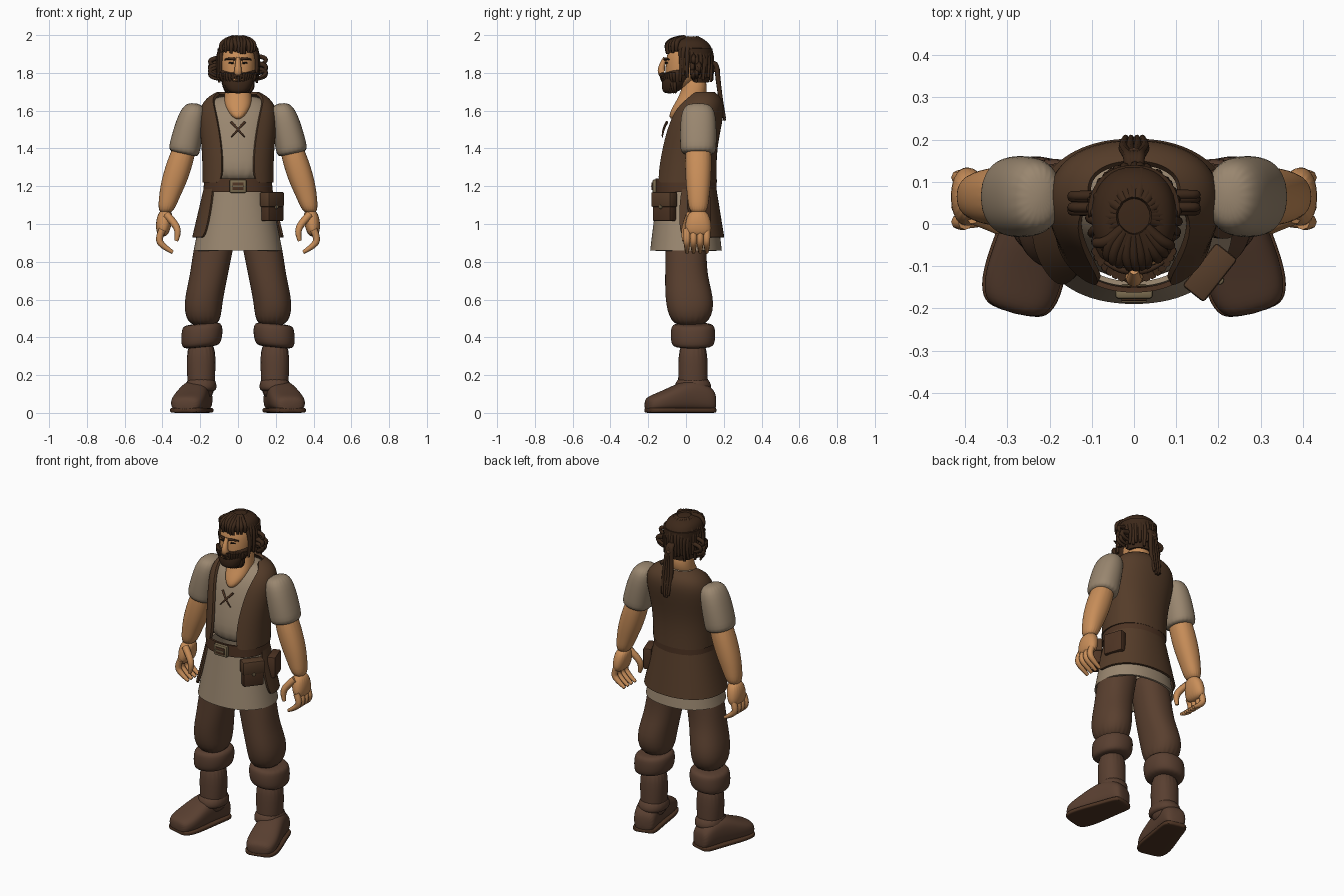
import bpy, bmesh, math, random
from math import sin, cos, pi
from mathutils import Matrix, Vector

random.seed(4)
default_cube = bpy.data.objects.get("Cube")
if default_cube:
    bpy.data.objects.remove(default_cube, do_unlink=True)


def material(name, red, green, blue):
    mat = bpy.data.materials.new(name)
    mat.diffuse_color = (red, green, blue, 1)
    mat.use_nodes = True
    shader = mat.node_tree.nodes["Principled BSDF"]
    shader.inputs["Base Color"].default_value = mat.diffuse_color
    shader.inputs["Roughness"].default_value = 0.9
    return mat


SKIN = material("skin", 0.58, 0.27, 0.1)
LINEN = material("linen", 0.32, 0.24, 0.16)
LEATHER = material("vest leather", 0.09, 0.045, 0.022)
CLOTH = material("trouser cloth", 0.1, 0.05, 0.028)
BOOT = material("boot leather", 0.1, 0.05, 0.03)
BELT = material("belt leather", 0.075, 0.034, 0.017)
HAIR = material("hair", 0.045, 0.021, 0.01)
METAL = material("buckle metal", 0.2, 0.15, 0.08)
DARK = material("eye", 0.01, 0.007, 0.005)


def finish(name, data, mat, angle=40, **modifiers):
    """Link the part, bake its modifiers, then colour and shade it."""
    part = bpy.data.objects.new(name, data)
    bpy.context.collection.objects.link(part)
    for kind, settings in modifiers.items():
        modifier = part.modifiers.new(kind, kind)
        for key, value in settings.items():
            setattr(modifier, key, value)
    bpy.ops.object.select_all(action='DESELECT')
    part.select_set(True)
    bpy.context.view_layer.objects.active = part
    bpy.ops.object.convert(target='MESH')
    part = bpy.context.view_layer.objects.active
    part.data.materials.clear()
    part.data.materials.append(mat)
    bpy.ops.object.shade_smooth_by_angle(angle=math.radians(angle))


def mesh_from(name, bm):
    mesh = bpy.data.meshes.new(name)
    bm.to_mesh(mesh)
    bm.free()
    return mesh


def ring(z, wide, deep, x=0, y=0):
    return Vector((x, y, z)), wide, deep


def loft(name, mat, rings, side=1, shell=0, opening=None, tilt=0, square=0.9, place=Matrix(), count=20):
    """Skin a stack of rounded rings; opening(z) gives the front gap angles of a shell."""
    bm = bmesh.new()
    rows = []
    for centre, wide, deep in rings:
        start, stop = opening(centre.z) if opening else (0, 0)
        row = []
        for i in range(count + bool(opening)):
            angle = start + (2 * pi - start - stop) * i / count
            across = math.copysign(abs(sin(angle)) ** square, sin(angle)) * wide
            along = math.copysign(abs(cos(angle)) ** square, cos(angle)) * deep
            point = place @ (centre + Vector((across, -along, tilt * across)))
            point.x *= side
            row.append(bm.verts.new(point))
        rows.append(row)
    for low, high in zip(rows, rows[1:]):
        for i in range(count):
            j = i + 1 if opening else (i + 1) % count
            bm.faces.new((low[i], low[j], high[j], high[i]))
    modifiers = {"SUBSURF": {"levels": 2}}
    if shell:
        modifiers["SOLIDIFY"] = {"thickness": shell, "offset": -1}
    else:
        bm.faces.new(rows[0][::-1])
        bm.faces.new(rows[-1])
        bmesh.ops.recalc_face_normals(bm, faces=bm.faces)
    finish(name, mesh_from(name, bm), mat, **modifiers)


def strands(name, mat, thick, paths, side=1):
    """Round strands through the path points, thinning towards the tip."""
    curve = bpy.data.curves.new(name, 'CURVE')
    curve.dimensions = '3D'
    curve.bevel_depth, curve.bevel_resolution = thick, 2
    curve.use_fill_caps, curve.resolution_u = True, 4
    for path in paths:
        spline = curve.splines.new('NURBS')
        spline.points.add(len(path) - 1)
        spline.order_u, spline.use_endpoint_u = min(3, len(path)), True
        for i, (x, y, z) in enumerate(path):
            spline.points[i].co = (x * side, y, z, 1)
            spline.points[i].radius = 1 - (i / (len(path) - 1)) ** 3 / 2
    finish(name, curve, mat, angle=60)


def box(name, mat, centre, size, turn=0, bevel=0.008):
    bm = bmesh.new()
    bmesh.ops.create_cube(bm, size=1, matrix=Matrix.Translation(centre)
                          @ Matrix.Rotation(turn, 4, 'Z') @ Matrix.Diagonal((*size, 1)))
    finish(name, mesh_from(name, bm), mat, BEVEL={"width": bevel, "segments": 2})


def inset(rings, amount):
    return [(centre - Vector((0, 0, amount)), wide - amount, deep - amount) for centre, wide, deep in rings]


def flare(z, out=0):
    """Waist outline, widening evenly downwards."""
    drop = 1.2 - z
    return ring(z, wide=0.17 + drop / 5 + out, deep=0.15 + drop / 8 + out)


# Upper clothing: the tunic is the vest outline drawn inwards
torso = [ring(z=1.22, wide=0.19, deep=0.165), ring(z=1.4, wide=0.19, deep=0.15, y=0.01),
         ring(z=1.6, wide=0.22, deep=0.15, y=0.06), ring(z=1.67, wide=0.17, deep=0.11, y=0.08),
         ring(z=1.7, wide=0.11, deep=0.07, y=0.08)]
loft("tunic_body", LINEN, inset(torso, 0.018))
loft("vest", LEATHER, torso, shell=0.016, opening=lambda z: [0.42 + 6 * max(0, z - 1.58)] * 2)
strands("chest_lace", BELT, 0.007, [[(k * 0.036, -0.1, 1.54), (0, -0.125, 1.5), (-k * 0.036, -0.125, 1.46)]
                                    for k in (-1, 1)])

# Lower clothing, belt and buckle
loft("tunic_skirt", LINEN, [flare(0.86), flare(1.2)], shell=0.012)
loft("back_skirt_panel", LEATHER, [flare(0.93, out=0.02), flare(1.2, out=0.01)], shell=0.012,
     opening=lambda z: (1.4, 0.75))
loft("belt", BELT, [flare(1.17, out=0.01), flare(1.24, out=0.02)], shell=0.012)
buckle = Vector((0, -0.165, 1.2))
box("buckle", METAL, buckle, (0.09, 0.025, 0.07))
box("buckle_centre", BELT, buckle, (0.06, 0.035, 0.04), bevel=0.002)
box("buckle_pin", METAL, buckle, (0.06, 0.042, 0.01), bevel=0.002)

# Belt pouches
pouch = Vector((0.18, -0.115, 1.09))
box("front_pouch", BELT, pouch, (0.12, 0.055, 0.15), turn=0.9)
box("front_pouch_lid", LEATHER, pouch + Vector((0, 0, 0.04)), (0.13, 0.065, 0.08), turn=0.9)
box("pouch_stud", METAL, pouch, (0.02, 0.08, 0.02), turn=0.9)
box("side_pouch", BELT, (0.2, 0.07, 1.08), (0.12, 0.05, 0.13), turn=1.9)

# Neck and head
loft("chest_and_neck", SKIN, [ring(z=1.55, wide=0.02, deep=0.04, y=-0.06), ring(z=1.62, wide=0.08, deep=0.075),
                              ring(z=1.7, wide=0.07, deep=0.07, y=0.05), ring(z=1.8, wide=0.06, deep=0.06, y=0.04)])
loft("head", SKIN, [ring(z=1.71, wide=0.05, deep=0.05, y=-0.06), ring(z=1.77, wide=0.09, deep=0.09, y=-0.02),
                    ring(z=1.88, wide=0.1, deep=0.12, y=0.01), ring(z=1.96, wide=0.08, deep=0.1, y=0.02)])
strands("nose", SKIN, 0.022, [[(0, -0.12, 1.795), (0, -0.145, 1.805), (0, -0.11, 1.88)]])
strands("lip", SKIN, 0.008, [[(-0.025, -0.125, 1.765), (0.025, -0.125, 1.765)]])

# Beard mass with short strands fanned around the jaw
loft("beard", HAIR, [ring(z=1.69, wide=0.04, deep=0.03, y=-0.09), ring(z=1.72, wide=0.07, deep=0.06, y=-0.07),
                     ring(z=1.78, wide=0.1, deep=0.09, y=-0.04), ring(z=1.84, wide=0.1, deep=0.08)])
tufts = []
for i in range(34):
    angle = (i % 17 / 8 - 1) * 1.25
    spread, top = (0.095, 1.8) if i < 17 else (0.08, 1.75)
    x, y = sin(angle) * spread, -0.035 - cos(angle) * spread
    tufts.append([(x, y, top), (x + random.uniform(-0.01, 0.01), y, top - 0.03), (x * 0.8, y * 0.9, top - 0.055)])
strands("beard_strands", HAIR, 0.011, tufts)

# Hair cap, nape and loose locks falling from the crown
loft("hair_cap", HAIR, [ring(z=1.9, wide=0.1, deep=0.11, y=0.03), ring(z=1.93, wide=0.105, deep=0.125, y=0.015),
                        ring(z=1.97, wide=0.09, deep=0.1, y=0.015), ring(z=1.99, wide=0.04, deep=0.05, y=0.015)])
loft("hair_nape", HAIR, [ring(z=1.75, wide=0.08, deep=0.08, y=0.04), ring(z=1.82, wide=0.1, deep=0.11, y=0.03),
                         ring(z=1.93, wide=0.11, deep=0.12, y=0.02)], shell=0.02, opening=lambda z: (1.5, 1.5))
locks = []
for i in range(34):
    around = 2 * pi * i / 34
    length = random.uniform(0.07, 0.09) if cos(around) > 0.5 else random.uniform(0.2, 0.24)
    wave = random.uniform(-0.12, 0.12)
    lock = []
    for step in range(1, 7):
        t = step / 6
        angle, reach = around + wave * sin(6 * t), sin(min(t * 2, 1.8))
        lock.append((sin(angle) * reach * 0.107, 0.018 - cos(angle) * reach * 0.122, 1.988 - length * t * t))
    locks.append(lock)
strands("hair_locks", HAIR, 0.014, locks)

# Tied tail down the back
strands("hair_tail", HAIR, 0.014, [[(x / 2, 0.12, 1.84), (x / 2, 0.16, 1.87), (x, 0.17, 1.76),
                                    (x * 1.4, 0.185, 1.65), (x, 0.205, 1.54 + abs(x))]
                                   for x in (-0.02, -0.007, 0.007, 0.02)])
loft("tail_tie", BELT, [ring(z=1.8, wide=0.02, deep=0.02, y=0.165), ring(z=1.83, wide=0.02, deep=0.02, y=0.16)])

for side, label in ((1, "left_"), (-1, "right_")):
    # Face details and the curls over the ears
    strands(label + "moustache", HAIR, 0.012, [[(0, -0.132, 1.79), (0.03, -0.125, 1.785), (0.055, -0.1, 1.755)]], side)
    strands(label + "brow", HAIR, 0.008, [[(0.015, -0.112, 1.872), (0.04, -0.11, 1.88), (0.07, -0.09, 1.87)]], side)
    strands(label + "eye", DARK, 0.006, [[(0.025, -0.106, 1.853), (0.05, -0.098, 1.853)]], side)
    curls = []
    for i in range(9):
        y, z = random.uniform(0.03, 0.07), random.uniform(1.79, 1.87)
        curls.append([(0.09, y, z + 0.02), (0.15, y, z + 0.015), (0.145, y, z - 0.02), (0.1, y, z - 0.03)])
    strands(label + "ear_curls", HAIR, 0.012, curls, side)

    # Sleeve, arm and hand
    shoulder = Matrix.Translation((0, 0.065, 0))
    loft(label + "sleeve", LINEN, [ring(z=1.365, wide=0.08, deep=0.09, x=0.287), ring(z=1.4, wide=0.083, deep=0.098, x=0.285),
                                   ring(z=1.59, wide=0.075, deep=0.098, x=0.238), ring(z=1.64, wide=0.04, deep=0.06, x=0.22)],
         side, tilt=0.2, place=shoulder)
    loft(label + "arm", SKIN, [ring(z=1.05, wide=0.04, deep=0.05, x=0.385), ring(z=1.14, wide=0.055, deep=0.057, x=0.365),
                               ring(z=1.26, wide=0.077, deep=0.073, x=0.327), ring(z=1.5, wide=0.06, deep=0.07, x=0.255)],
         side, place=shoulder)
    loft(label + "palm", SKIN, [ring(z=0.93, wide=0.025, deep=0.065, x=0.4), ring(z=0.99, wide=0.045, deep=0.075, x=0.395),
                                ring(z=1.08, wide=0.04, deep=0.05, x=0.382)], side, place=shoulder)
    strands(label + "fingers", SKIN, 0.019, [[(0.4, y, 0.97), (0.425, y, 0.92), (0.395, y, 0.88), (0.345, y, 0.85)]
                                             for y in (0.005, 0.04, 0.075, 0.11)], side)
    strands(label + "thumb", SKIN, 0.021, [[(0.38, 0.02, 1.05), (0.33, 0, 1), (0.315, -0.01, 0.95), (0.327, -0.01, 0.91)]], side)

    # Trouser leg and boot
    loft(label + "trouser_leg", CLOTH, [ring(z=0.45, wide=0.085, deep=0.09, x=0.178, y=0.02),
                                        ring(z=0.57, wide=0.105, deep=0.137, x=0.19, y=0.025),
                                        ring(z=0.72, wide=0.1, deep=0.112, x=0.155),
                                        ring(z=0.86, wide=0.107, deep=0.11, x=0.133),
                                        ring(z=1, wide=0.1, deep=0.11, x=0.1)], side)
    ankle = Matrix.Translation((0.195, 0.037, 0))
    loft(label + "boot_cuff", BOOT, [ring(z=0.345, wide=0.08, deep=0.09), ring(z=0.36, wide=0.11, deep=0.12),
                                     ring(z=0.455, wide=0.112, deep=0.12, x=-0.007), ring(z=0.475, wide=0.09, deep=0.1)],
         side, tilt=-0.1, place=ankle)
    loft(label + "boot_shaft", BOOT, [ring(z=0.06, wide=0.07, deep=0.085), ring(z=0.2, wide=0.075, deep=0.077),
                                      ring(z=0.4, wide=0.082, deep=0.08)], side, place=ankle)
    loft(label + "ankle_fold", BOOT, [ring(z=0.11, wide=0.07, deep=0.08), ring(z=0.13, wide=0.087, deep=0.107),
                                      ring(z=0.2, wide=0.073, deep=0.077)], side, place=ankle)

    # Foot and sole run from heel to toe, turned outwards
    heel = Matrix.Translation((0.19, 0.155, 0)) @ Matrix.Rotation(0.25, 4, 'Z') @ Matrix.Rotation(pi / 2, 4, 'X')
    outline = [(0, 0.05, 0.1), (0.03, 0.07, 0.14), (0.13, 0.075, 0.19), (0.28, 0.095, 0.115), (0.35, 0.085, 0.09), (0.38, 0.055, 0.07)]
    loft(label + "boot_foot", BOOT, [ring(reach, wide, tall / 2, y=tall / 2 + 0.004) for reach, wide, tall in outline],
         side, square=0.75, place=heel)
    loft(label + "sole", BELT, [ring(reach, wide + 0.006, deep=0.014, y=0.014) for reach, wide, tall in outline],
         side, square=0.4, place=heel)
